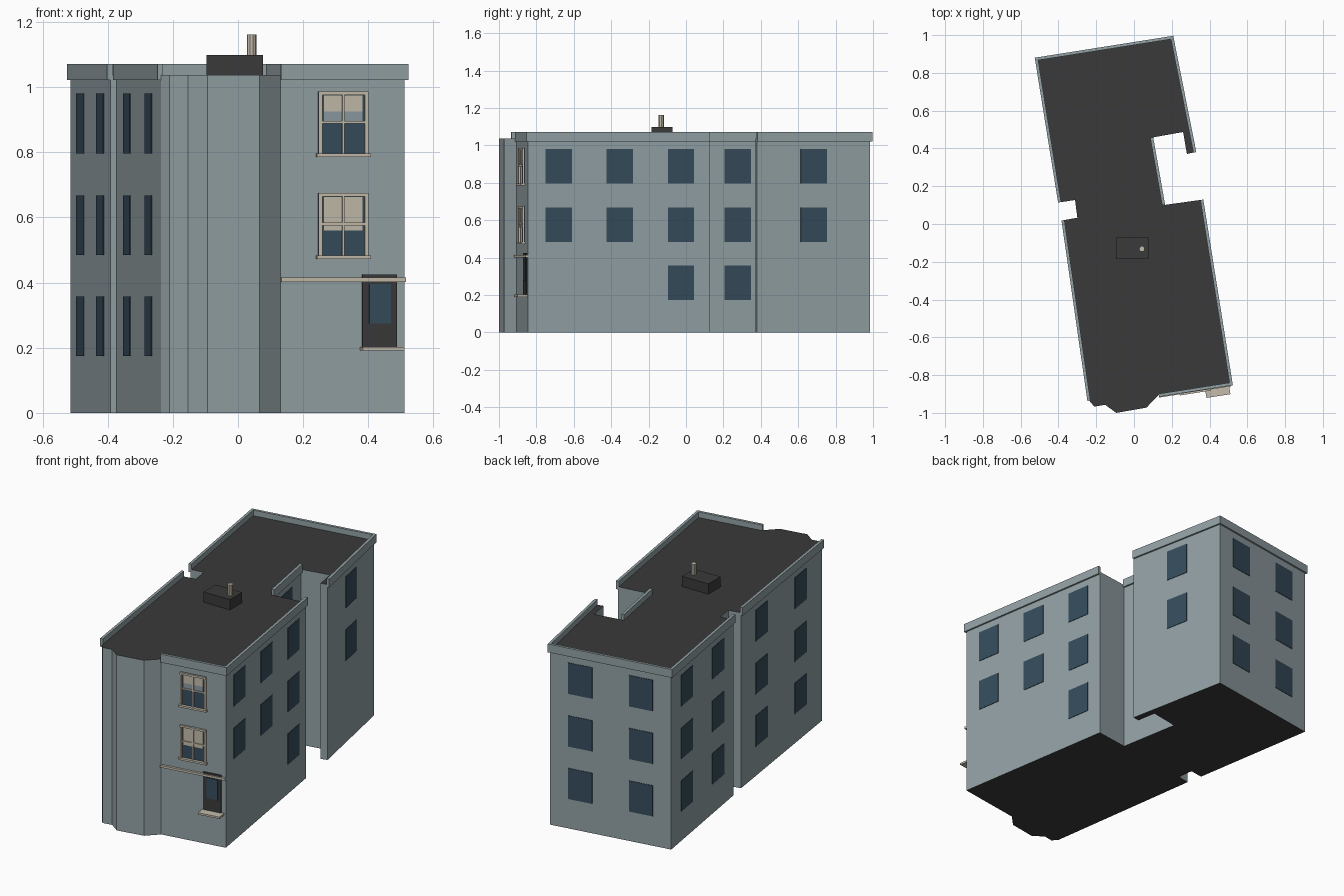
import bpy, bmesh, math
from mathutils import Vector

if "Cube" in bpy.data.objects:
    bpy.data.objects.remove(bpy.data.objects["Cube"])


def material(name, r, g, b):
    m = bpy.data.materials.new(name)
    m.diffuse_color = (r, g, b, 1)
    m.use_nodes = True
    m.node_tree.nodes["Principled BSDF"].inputs["Base Color"].default_value = m.diffuse_color
    return m


WALL = material("blue_grey_wall", 0.29, 0.355, 0.375)
ROOF = material("dark_roof", 0.042, 0.042, 0.042)
GLASS = material("dark_blue_glass", 0.036, 0.072, 0.105)
TRIM = material("cream_trim", 0.55, 0.50, 0.41)
PANE = material("pale_pane", 0.26, 0.32, 0.36)


def finish(name, bm, *mats):
    bmesh.ops.recalc_face_normals(bm, faces=bm.faces)
    me = bpy.data.meshes.new(name)
    bm.to_mesh(me)
    bm.free()
    for m in mats:
        me.materials.append(m)
    ob = bpy.data.objects.new(name, me)
    bpy.context.collection.objects.link(ob)
    return ob


def prism(name, pts, z0, z1, *mats):
    """Extrude a plan outline; level faces take the second material."""
    bm = bmesh.new()
    f = bm.faces.new([bm.verts.new((x, y, z0)) for x, y in pts])
    r = bmesh.ops.extrude_face_region(bm, geom=[f])
    for v in r["geom"]:
        if isinstance(v, bmesh.types.BMVert):
            v.co.z = z1
    bm.normal_update()
    if len(mats) > 1:
        for face in bm.faces:
            if abs(face.normal.z) > 0.5:
                face.material_index = 1
    return finish(name, bm, *mats)


# Building plan, counter-clockwise from the front right corner
P = dict(
    A=(0.512, -0.845), B=(0.357, 0.128), C=(0.155, 0.10), D=(0.092, 0.457),
    E=(0.26, 0.487), F=(0.28, 0.371), G=(0.32, 0.379), H=(0.20, 0.985),
    I=(-0.514, 0.872), J=(-0.392, 0.115), K=(-0.312, 0.127), L=(-0.30, 0.033),
    M=(-0.374, 0.02), N=(-0.237, -0.935), O=(-0.21, -0.967), Q=(-0.153, -0.957),
    R=(-0.094, -1.0), S=(0.066, -0.972), T=(0.131, -0.905))
prism("building_body", list(P.values()), 0, 1.038, WALL, ROOF)


def on_wall(name, edge, s0, s1, z0, z1, d0, d1, mat):
    """Box on a wall: s along it, d outward from it."""
    p, q = Vector(P[edge[0]]), Vector(P[edge[1]])
    u = (q - p).normalized()
    n = Vector((u.y, -u.x))
    pts = [p + u * s + n * d for s, d in ((s0, d0), (s1, d0), (s1, d1), (s0, d1))]
    return prism(name, pts, z0, z1, mat)


def length(edge):
    return (Vector(P[edge[1]]) - Vector(P[edge[0]])).length


# Parapets; e0/e1 lengthen the ends at outer corners
for edge, e0, e1 in (("AB", .01, 0), ("CD", 0, 0), ("GH", 0, .01), ("HI", .01, .01),
                     ("IJ", .01, 0), ("MN", 0, 0), ("TA", 0, .01)):
    on_wall("parapet_" + edge, edge, -e0, length(edge) + e1, 1.022, 1.071, -.006, .01, WALL)

# Plain windows on the side and back walls, as thin plates
ROWS = ((0.175, 0.357), (0.485, 0.668), (0.797, 0.981))
columns = [("AB", .166, (1, 2)), ("AB", .497, (1, 2)), ("AB", .828, (0, 1, 2)),
           ("CD", .179, (0, 1, 2)), ("GH", .31, (1, 2))]
for edge, ts in (("HI", (.25, .75)), ("IJ", (.25, .75)), ("MN", (.25, .73))):
    columns += [(edge, length(edge) * t, (0, 1, 2)) for t in ts]
for edge, s, rows in columns:
    for r in rows:
        on_wall("side_window", edge, s - .071, s + .071, *ROWS[r], 0, .003, GLASS)


def front(name, x0, x1, z0, z1, d, mat, d0=0):
    """Box on the front wall, located by its x range."""
    k = length("TA") / (P["A"][0] - P["T"][0])
    return on_wall(name, "TA", (x0 - P["T"][0]) * k, (x1 - P["T"][0]) * k, z0, z1, d0, d, mat)


# Framed front windows with sash bars, sill and part-drawn blind
for z0, blind, pale in ((0.478, 0.56, None), (0.79, 0.926, 0.897)):
    top, mid, a, b = z0 + .197, z0 + .102, .246, .399
    front("front_glass", a, b, z0, top, .003, GLASS)
    front("window_blind", a + .018, b - .018, blind, top - .012, .005, TRIM)
    if pale:
        front("pale_pane", a + .018, b - .018, pale, blind, .005, PANE)
    for x0, x1 in ((a, a + .011), (b - .011, b), (.319, .326)):
        front("window_upright", x0, x1, z0, top, .011, TRIM)
    front("window_head", a, b, top - .011, top, .012, TRIM)
    front("window_meeting_rail", a, b, mid - .004, mid + .005, .010, TRIM)
    front("window_sill", a - .006, b + .006, z0 - .005, z0 + .006, .02, TRIM)

# Entrance: door, glass, band above and step
front("door", .381, .487, .20, .425, .006, ROOF)
front("door_glass", .402, .468, .275, .395, .009, GLASS)
front("front_band", .131, .513, .402, .415, .014, TRIM)
front("door_step", .375, .502, .191, .202, .055, TRIM)

# Roof box and vent pipe
prism("roof_box", [(-.096, -.185), (.077, -.185), (.077, -.072), (-.096, -.072)],
      1.03, 1.099, ROOF)
ring = [(.042 + .015 * math.cos(i * math.pi / 5), -.132 + .015 * math.sin(i * math.pi / 5))
        for i in range(10)]
prism("vent_pipe", ring, 1.09, 1.162, TRIM)
